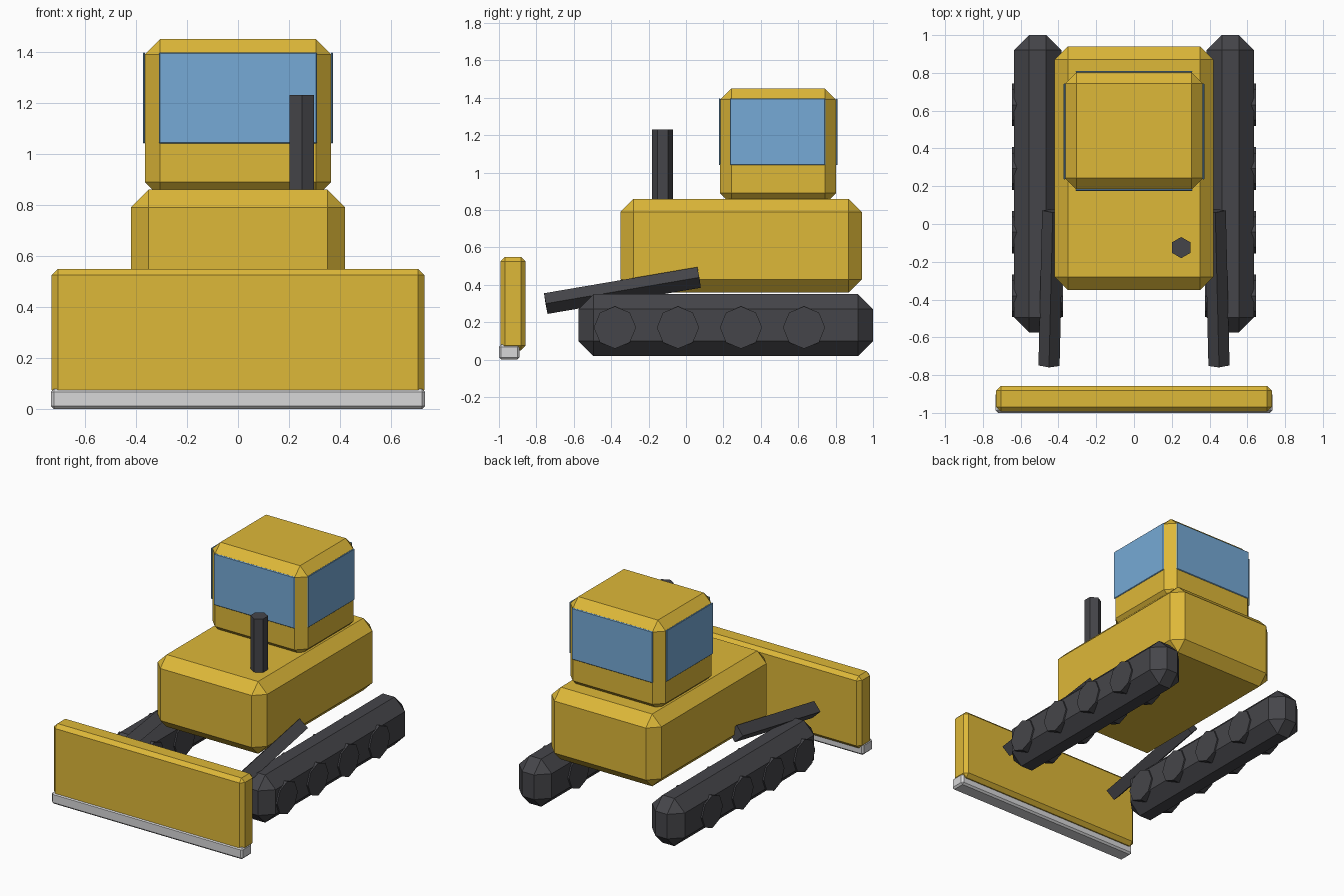
import bpy
import math
from mathutils import Vector

cube = bpy.data.objects.get("Cube")
if cube:
    bpy.data.objects.remove(cube, do_unlink=True)


def material(name, colour):
    m = bpy.data.materials.new(name)
    m.use_nodes = True
    rgba = (*colour, 1)
    m.diffuse_color = rgba
    m.node_tree.nodes["Principled BSDF"].inputs["Base Color"].default_value = rgba
    return m


yellow = material("machine yellow", (0.73, 0.48, 0.04))
dark = material("dark rubber", (0.06, 0.06, 0.068))
glass = material("window blue", (0.18, 0.40, 0.67))
steel = material("steel grey", (0.68, 0.68, 0.69))


def box(name, low, high, bevel, mat):
    """Chamfered box between two opposite corners."""
    low, high = Vector(low), Vector(high)
    bpy.ops.mesh.primitive_cube_add(size=1, location=(low + high) / 2)
    ob = bpy.context.object
    ob.name = name
    ob.scale = high - low
    bpy.ops.object.transform_apply(location=False, rotation=False, scale=True)
    mod = ob.modifiers.new("chamfer", 'BEVEL')
    mod.width = bevel
    mod.segments = 1
    mod.limit_method = 'ANGLE'
    ob.data.materials.append(mat)
    return ob


def rod(name, start, end, radius, sides, mat):
    """Flat-sided cylinder between two points."""
    start, end = Vector(start), Vector(end)
    axis = end - start
    bpy.ops.mesh.primitive_cylinder_add(
        vertices=sides, radius=radius, depth=axis.length, location=(start + end) / 2,
        rotation=axis.to_track_quat('Z', 'Y').to_euler())
    ob = bpy.context.object
    ob.name = name
    ob.data.materials.append(mat)
    return ob


# Hull and cab
box("body", (-0.42, -0.35, 0.36), (0.42, 0.94, 0.86), 0.07, yellow)
box("cab", (-0.365, 0.183, 0.83), (0.365, 0.803, 1.45), 0.06, yellow)

# Windows on all four cab walls
for name, y in (("front_window", 0.18), ("back_window", 0.806)):
    box(name, (-0.31, y - 0.0045, 1.04), (0.31, y + 0.0045, 1.397), 0.004, glass)
for name, x in (("left_window", 0.368), ("right_window", -0.368)):
    box(name, (x - 0.0045, 0.235, 1.04), (x + 0.0045, 0.745, 1.397), 0.004, glass)

# Exhaust stack
rod("exhaust", (0.25, -0.125, 0.83), (0.25, -0.125, 1.23), 0.056, 6, dark)

# Blade with its cutting edge
box("blade", (-0.73, -0.993, 0.05), (0.73, -0.857, 0.55), 0.025, yellow)
box("cutting_edge", (-0.732, -1.0, 0), (0.732, -0.89, 0.08), 0.012, steel)

# Tracks, road wheels and push arms on both sides
for side, s in (("left", 1), ("right", -1)):
    inner, outer = sorted((s * 0.385, s * 0.635))
    box(side + "_track", (inner, -0.575, 0.02), (outer, 1.0, 0.35), 0.08, dark)
    for i in range(4):
        y = -0.38 + i * 0.337
        rod(f"{side}_wheel_{i + 1}", (s * 0.375, y, 0.172), (s * 0.645, y, 0.172),
            0.113, 8, dark)
    rod(side + "_push_arm", (s * 0.43, 0.07, 0.44), (s * 0.45, -0.75, 0.3), 0.056, 4, dark)
